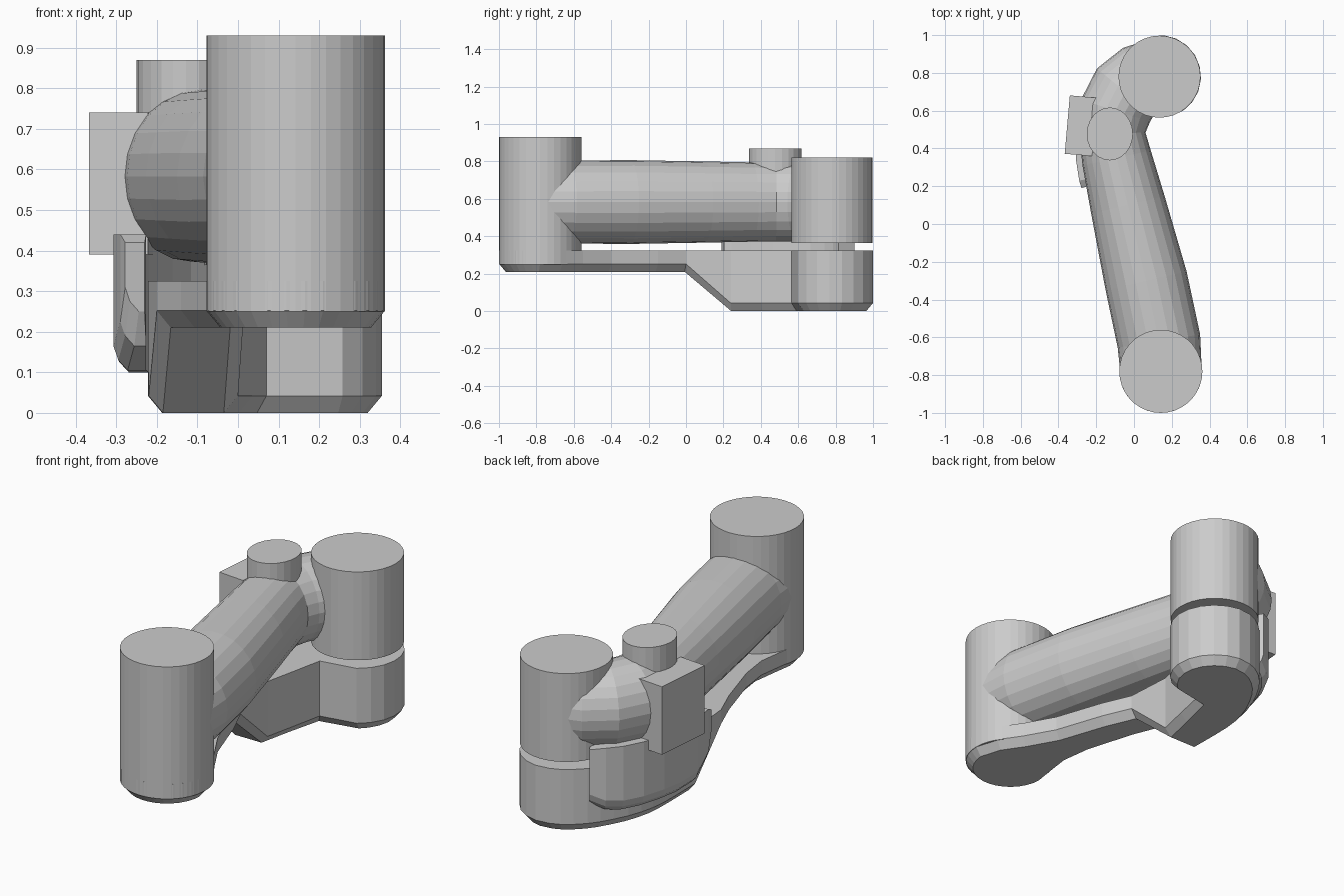
import bpy, bmesh
from math import sin, cos, pi, radians
from mathutils import Vector

if "Cube" in bpy.data.objects:
    bpy.data.objects.remove(bpy.data.objects["Cube"])


def make_object(name, bm):
    bmesh.ops.recalc_face_normals(bm, faces=bm.faces)
    mesh = bpy.data.meshes.new(name)
    bm.to_mesh(mesh)
    bm.free()
    ob = bpy.data.objects.new(name, mesh)
    bpy.context.collection.objects.link(ob)
    return ob


def loft(name, rings):
    """Skin equal-length closed rings and cap both ends."""
    bm = bmesh.new()
    vs = [[bm.verts.new(p) for p in r] for r in rings]
    n = len(rings[0])
    for a, b in zip(vs, vs[1:]):
        for i in range(n):
            j = (i + 1) % n
            bm.faces.new((a[i], a[j], b[j], b[i]))
    bm.faces.new(vs[0])
    bm.faces.new(vs[-1])
    return make_object(name, bm)


def cylinder(name, x, y, rx, ry, z0, z1, n=36):
    ring = [(x + rx * cos(2 * pi * i / n), y + ry * sin(2 * pi * i / n)) for i in range(n)]
    return loft(name, [[(px, py, z) for px, py in ring] for z in (z0, z1)])


# Joint housings and the small cap on the elbow
cylinder("front_joint_housing", 0.142, -0.78, 0.22, 0.22, 0.25, 0.93)
cylinder("rear_joint_housing", 0.135, 0.78, 0.217, 0.217, 0.365, 0.82)
cylinder("elbow_cap", -0.128, 0.477, 0.122, 0.14, 0.6, 0.87, 24)

# Upper arm tube: x, y, half width, half height
stations = [(0.145, -0.80, 0.215, 0.21), (0.132, -0.62, 0.221, 0.222), (0.064, -0.3, 0.22, 0.224),
            (-0.032, 0.1, 0.20, 0.217), (-0.092, 0.35, 0.185, 0.212), (-0.115, 0.48, 0.176, 0.21),
            (-0.098, 0.6, 0.192, 0.21), (-0.045, 0.7, 0.195, 0.208), (0.04, 0.77, 0.19, 0.205),
            (0.15, 0.82, 0.172, 0.2)]
rings = []
for k, (x, y, w, h) in enumerate(stations):
    a, b = stations[max(k - 1, 0)], stations[min(k + 1, len(stations) - 1)]
    t = Vector((b[0] - a[0], b[1] - a[1])).normalized()
    rings.append([(x + t.y * w * cos(2 * pi * i / 24), y - t.x * w * cos(2 * pi * i / 24),
                   0.583 + h * sin(2 * pi * i / 24)) for i in range(24)])
loft("upper_arm_tube", rings)

# Motor box beside the elbow
bm = bmesh.new()
bmesh.ops.create_cube(bm, size=1)
box = make_object("motor_box", bm)
box.scale = (0.145, 0.31, 0.35)
box.location = (-0.281, 0.52, 0.565)
box.rotation_euler.z = radians(-5)

# Lower link: rows of (y left, x left, y right, x right) from front to back
rows = []
for deg in range(-84, 1, 12):
    c, s = cos(radians(deg)), sin(radians(deg))
    y = -0.78 + 0.22 * s
    rows.append((y, 0.142 - 0.22 * c, y, 0.142 + 0.22 * c))
rows += [(-0.66, -0.06, -0.66, 0.325), (-0.55, -0.045, -0.55, 0.25), (-0.4, -0.065, -0.4, 0.165),
         (-0.15, -0.14, -0.15, 0.08), (0, -0.2, 0, 0.015), (0.24, -0.22, 0.24, 0.0),
         (0.4, -0.222, 0.4, 0.035), (0.5, -0.22, 0.565, 0.07)]
left = [(0.57, -0.212), (0.64, -0.195), (0.71, -0.17), (0.78, -0.135), (0.84, -0.1),
        (0.89, -0.062), (0.935, -0.015), (0.97, 0.035), (0.99, 0.085)]
for k, (ly, lx) in enumerate(left):
    ang = radians(-56 + 17.5 * k)
    rows.append((ly, lx, 0.78 + 0.22 * sin(ang), 0.135 + 0.22 * cos(ang)))
outline = [Vector((r[3], r[2])) for r in rows] + [Vector((r[1], r[0])) for r in reversed(rows)]


def underside(y):
    return 0.21 * (1 - min(max(y / 0.24, 0), 1))


inset = []
for i, p in enumerate(outline):
    d = (outline[(i + 1) % len(outline)] - outline[i - 1]).normalized()
    inset.append(p + 0.035 * Vector((-d.y, d.x)))
bm = bmesh.new()
top = [bm.verts.new((p.x, p.y, 0.325)) for p in outline]
mid = [bm.verts.new((p.x, p.y, underside(p.y) + 0.042)) for p in outline]
low = [bm.verts.new((q.x, q.y, underside(p.y))) for p, q in zip(outline, inset)]
n = len(outline)
for a, b in ((top, mid), (mid, low)):
    for i in range(n):
        j = (i + 1) % n
        bm.faces.new((a[i], a[j], b[j], b[i]))
for ring in (top, low):
    for i in range(len(rows) - 1):
        bm.faces.new((ring[i], ring[i + 1], ring[n - 2 - i], ring[n - 1 - i]))
make_object("lower_link", bm)

# Curved side cover: outer x, y, bottom z, top z, thickness
cover = [(-0.278, 0.19, 0.25, 0.42, 0.05), (-0.29, 0.23, 0.165, 0.44, 0.065),
         (-0.307, 0.34, 0.105, 0.44, 0.08), (-0.304, 0.47, 0.10, 0.44, 0.085),
         (-0.285, 0.58, 0.10, 0.44, 0.09), (-0.25, 0.7, 0.10, 0.44, 0.095),
         (-0.2, 0.795, 0.10, 0.44, 0.1), (-0.145, 0.86, 0.11, 0.44, 0.1),
         (-0.08, 0.9, 0.14, 0.43, 0.1)]
rings = []
for k, (x, y, z0, z1, w) in enumerate(cover):
    a, b = cover[max(k - 1, 0)], cover[min(k + 1, len(cover) - 1)]
    t = Vector((b[0] - a[0], b[1] - a[1])).normalized()
    profile = [(0, z1), (0, z0 + 0.06), (0.012, z0 + 0.025), (0.035, z0), (w, z0), (w, z1)]
    rings.append([(x + t.y * d, y - t.x * d, z) for d, z in profile])
loft("side_cover", rings)
